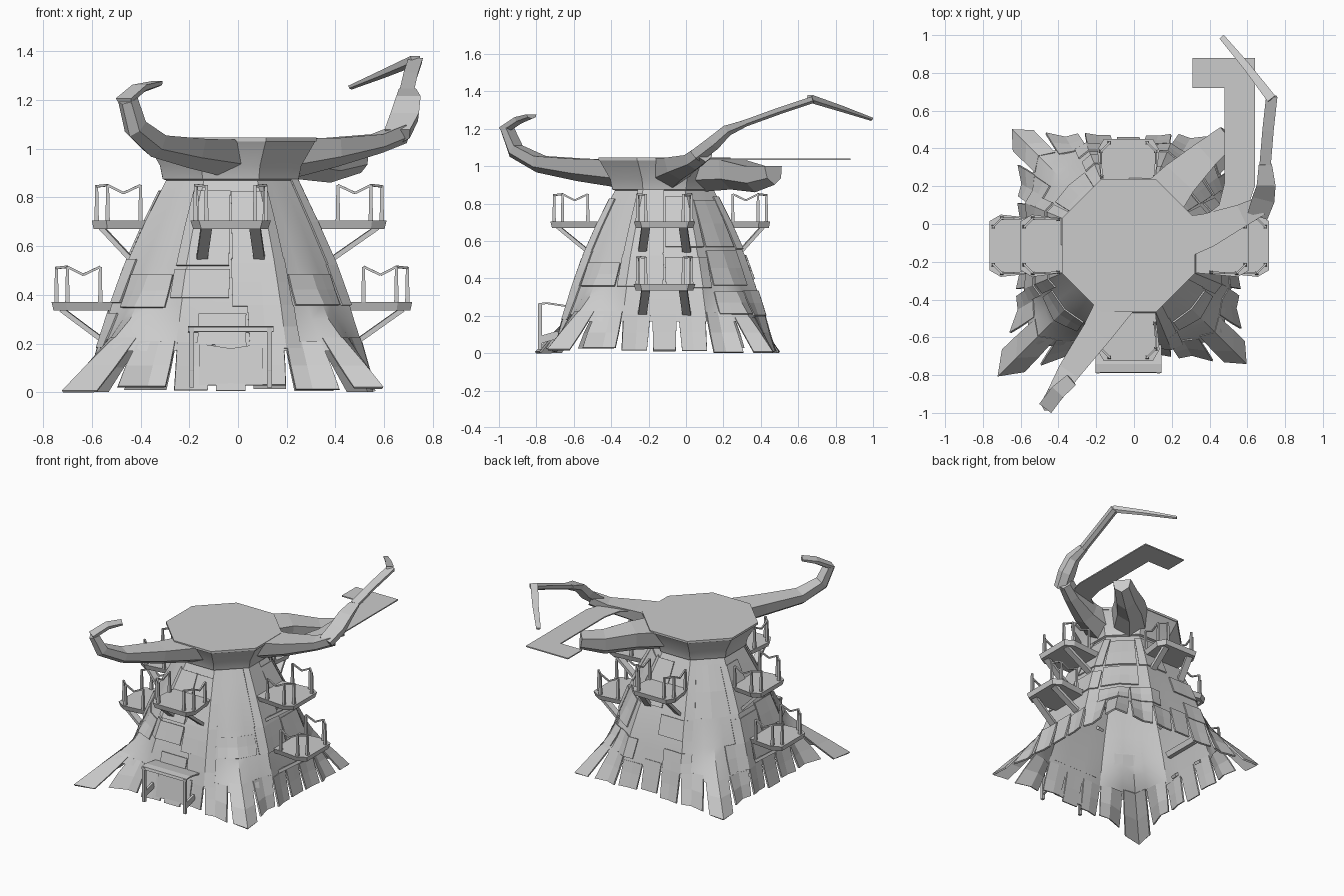
import bpy, bmesh, math, random
from mathutils import Vector

if "Cube" in bpy.data.objects:
    bpy.data.objects.remove(bpy.data.objects["Cube"])
random.seed(4)
CX, CY, N = -0.03, -0.115, 48


def make(name, verts, faces, thick=0, smooth=False):
    me = bpy.data.meshes.new(name)
    me.from_pydata([tuple(v) for v in verts], [], faces)
    bm = bmesh.new()
    bm.from_mesh(me)
    bmesh.ops.recalc_face_normals(bm, faces=bm.faces)
    bm.to_mesh(me)
    bm.free()
    ob = bpy.data.objects.new(name, me)
    bpy.context.collection.objects.link(ob)
    if thick:
        m = ob.modifiers.new("thickness", 'SOLIDIFY')
        m.thickness, m.offset = thick, -1
    if smooth:
        bpy.ops.object.select_all(action='DESELECT')
        ob.select_set(True)
        bpy.context.view_layer.objects.active = ob
        bpy.ops.object.shade_smooth_by_angle(angle=math.radians(28))
    return ob


def lerp(table, z):
    for (z0, a), (z1, b) in zip(table, table[1:]):
        if z <= z1:
            return a + (b - a) * (z - z0) / (z1 - z0)
    return table[-1][1]


# Trunk radius: octagon profile plus four flaring diagonal roots
BODY = [(0.0, .585), (.03, .57), (.2, .53), (.36, .485), (.52, .43), (.7, .35), (.87, .265), (.93, .29), (1.035, .35)]
ROOT = [(0.0, 1.08), (.03, 1), (.1, .8), (.2, .46), (.3, .22), (.42, .1), (.52, .06), (.7, .03), (.87, 0), (1.1, 0)]
AMP = [.22, .27, .37, .30]
W = [1, .62, .22, .06, 0, 0, 0]


def point(i, z, off=0.0):
    i_int = round(i)
    t = i * 2 * math.pi / N
    fold = (t + math.pi / 8) % (math.pi / 4) - math.pi / 8
    d = abs(i_int % 12 - 6)
    r = lerp(BODY, z) / math.cos(fold) + AMP[(i_int % N) // 12] * W[d] * lerp(ROOT, z) + off
    return Vector((CX + r * math.cos(t), CY + r * math.sin(t), z))


# Trunk shell with flared rim
rows = [.17, .23, .3, .36, .43, .52, .61, .7, .79, .87, .875, .93, 1.035]
verts = [point(i, z, .012 if z == .875 else 0) for z in rows for i in range(N)]
faces = [(k * N + i, k * N + (i + 1) % N, (k + 1) * N + (i + 1) % N, (k + 1) * N + i)
         for k in range(len(rows) - 1) for i in range(N)]
make("trunk_shell", verts, faces, smooth=True)


def plate_grid(i0, i1, zs, gap, off, verts, faces):
    """Curved bark plate covering segments i0..i1 with small side gaps."""
    n, base = i1 - i0 + 1, len(verts)
    for k, z in enumerate(zs):
        row = [point(i, z, off) for i in range(i0, i1 + 1)]
        g = gap * (k + 1) / len(zs)
        a, b = row[0].lerp(row[1], g), row[-1].lerp(row[-2], g)
        verts += [a] + row[1:-1] + [b]
    for k in range(len(zs) - 1):
        for j in range(n - 1):
            p = base + k * n + j
            faces.append((p, p + 1, p + n + 1, p + n))


# Skirt planks fanning out at the ground
verts, faces = [], []
for i in range(5, N + 5, 2):
    plate_grid(i, i + 2, [.2 + random.uniform(-.02, .03), .11, random.uniform(.005, .035)], .22, .006, verts, faces)
make("skirt_planks", verts, faces, .012)

# Overlapping bark plates
verts, faces = [], []
for z0, z1, step in ((.2, .36, 3), (.37, .53, 4), (.54, .86, 4)):
    for i in range(4, N + 4, step):
        if random.random() < .6:
            lo, hi = z0 + random.uniform(-.02, .03), z1 + random.uniform(-.05, .02)
            plate_grid(i, i + step, [hi, (lo + hi) / 2, lo], .12, .01, verts, faces)
make("bark_plates", verts, faces, .008)


def prism(name, outline, z0, z1, scale=1.0):
    n = len(outline)
    c = sum((Vector(p) for p in outline), Vector((0, 0))) / n
    low = [c + (Vector(p) - c) * scale for p in outline]
    v = [(p[0], p[1], z0) for p in low] + [(p[0], p[1], z1) for p in outline]
    f = [tuple(range(n)), tuple(range(n, 2 * n))] + [(i, (i + 1) % n, n + (i + 1) % n, n + i) for i in range(n)]
    return make(name, v, f)


# Octagonal top deck
R8 = .352 / math.cos(math.pi / 8)
prism("top_deck", [(CX + R8 * math.cos(math.radians(22.5 + 45 * k)), CY + R8 * math.sin(math.radians(22.5 + 45 * k)))
                   for k in range(8)], 1.03, 1.045)

# Flat hooked walkway
prism("walkway", [(.3, -.1), (.46, -.08), (.6, .08), (.64, .2), (.64, .88), (.31, .88), (.31, .72),
                  (.48, .72), (.48, .22), (.45, .1), (.32, .0)], 1.033, 1.041)


def bar(name, a, b, w, h, w2=None):
    """Rectangular beam from a to b, optionally tapering."""
    a, b = Vector(a), Vector(b)
    d = (b - a).normalized()
    side = d.cross(Vector((0, 0, 1)))
    side = side.normalized() if side.length > .01 else Vector((1, 0, 0))
    up = side.cross(d)
    v = []
    for p, s in ((a, 1), (b, (w2 or w) / w)):
        v += [p + side * x * w * s / 2 + up * y * h * s / 2 for x, y in ((-1, -1), (1, -1), (1, 1), (-1, 1))]
    return make(name, v, [(0, 1, 2, 3), (4, 5, 6, 7)] + [(i, (i + 1) % 4, 4 + (i + 1) % 4, 4 + i) for i in range(4)])


# Balconies: platform, braces, posts and sagging rails
def balcony(name, ang, z, out):
    c, s = round(math.cos(ang)), round(math.sin(ang))
    inner = lerp(BODY, z) - .03

    def P(r, t, h):
        return (CX + r * c - t * s, CY + r * s + t * c, h)
    shape = [(inner, -.14), (out - .06, -.165), (out, -.13), (out, .13), (out - .06, .165), (inner, .14)]
    prism(name + "_platform", [P(r, t, 0)[:2] for r, t in shape], z - .035, z, .93)
    for m in (-1, 1):
        bar(name + "_brace", P(out - .04, m * .1, z - .03), P(lerp(BODY, z - .16) - .02, m * .12, z - .17), .045, .02)
        spots = [(out - .02, m * .1), (out - .065, m * .145), (out - .2, m * .14)]
        for r, t in spots:
            bar(name + "_post", P(r, t, z), P(r, t, z + .145), .018, .018, .012)
        bar(name + "_rail_end", P(*spots[0], z + .14), P(*spots[1], z + .145), .01, .01)
        mid = P(out - .13, m * .145, z + .112)
        bar(name + "_rail", P(*spots[1], z + .145), mid, .01, .01)
        bar(name + "_rail", mid, P(*spots[2], z + .145), .01, .01)


for nm, ang, z, out in (("right_upper", 0, .705, .64), ("left_upper", math.pi, .705, .57),
                        ("front", -math.pi / 2, .705, .61), ("back", math.pi / 2, .705, .565),
                        ("right_lower", 0, .37, .745), ("left_lower", math.pi, .37, .735)):
    balcony(nm + "_balcony", ang, z, out)

# Front porch frame with a bent roof sheet and door panel
for x in (-.19, .13):
    bar("porch_post", (x, -.78, .02), (x, -.78, .265), .02, .02)
    bar("porch_foot", (x, -.785, .07), (x, -.68, .1), .015, .04)
prof = [(-.79, .25), (-.785, .268), (-.74, .272), (-.63, .255)]
make("porch_roof", [(x, y, z) for y, z in prof for x in (-.205, .145)],
     [(2 * k, 2 * k + 1, 2 * k + 3, 2 * k + 2) for k in range(3)], .01)
make("door_panel", [(-.16, -.695, .03), (.1, -.695, .03), (.1, -.66, .2), (-.03, -.665, .18), (-.16, -.66, .2)],
     [(0, 1, 2, 3, 4)], .01)


# Branches: tapered five-sided tubes, (x, y, z, half width, half height)
def branch(name, path):
    pts = [Vector(p[:3]) for p in path]
    v, f, K = [], [], 5
    for i, p in enumerate(path):
        d = pts[min(i + 1, len(pts) - 1)] - pts[max(i - 1, 0)]
        side = Vector((d.y, -d.x, 0)).normalized()
        up = side.cross(d).normalized()
        for x, y in ((-1, 1), (1, 1), (.8, -.3), (0, -1), (-.8, -.3)):
            v.append(pts[i] + side * x * p[3] + up * y * p[4])
    for i in range(len(path) - 1):
        f += [(i * K + j, i * K + (j + 1) % K, (i + 1) * K + (j + 1) % K, (i + 1) * K + j) for j in range(K)]
    f += [tuple(range(K)), tuple(range(len(v) - K, len(v)))]
    make(name, v, f)


branch("front_left_branch", [(-.06, -.36, .96, .11, .075), (-.2, -.58, .98, .08, .06), (-.35, -.79, 1.01, .06, .045),
                             (-.43, -.92, 1.08, .045, .04), (-.46, -.965, 1.195, .04, .03)])
branch("front_left_hook", [(-.465, -.97, 1.19, .04, .018), (-.4, -.885, 1.245, .04, .018), (-.33, -.825, 1.265, .035, .012)])
branch("right_branch_base", [(.15, -.1, .95, .13, .09), (.4, -.03, .985, .09, .06), (.58, .05, 1.02, .06, .04),
                             (.68, .1, 1.06, .05, .04)])
branch("right_branch_rise", [(.66, .06, 1.05, .055, .035), (.69, .15, 1.12, .06, .035), (.70, .22, 1.19, .05, .03),
                             (.695, .32, 1.23, .035, .018)])
branch("right_branch_reach", [(.695, .32, 1.23, .03, .018), (.71, .5, 1.295, .03, .018), (.73, .68, 1.355, .03, .018)])
branch("right_branch_tip", [(.73, .66, 1.36, .025, .02), (.60, .83, 1.305, .02, .015), (.465, .99, 1.25, .015, .008)])
branch("back_right_branch", [(.08, .05, .95, .14, .09), (.24, .24, .955, .1, .08), (.38, .37, .93, .075, .07),
                             (.5, .47, .95, .06, .05)])
